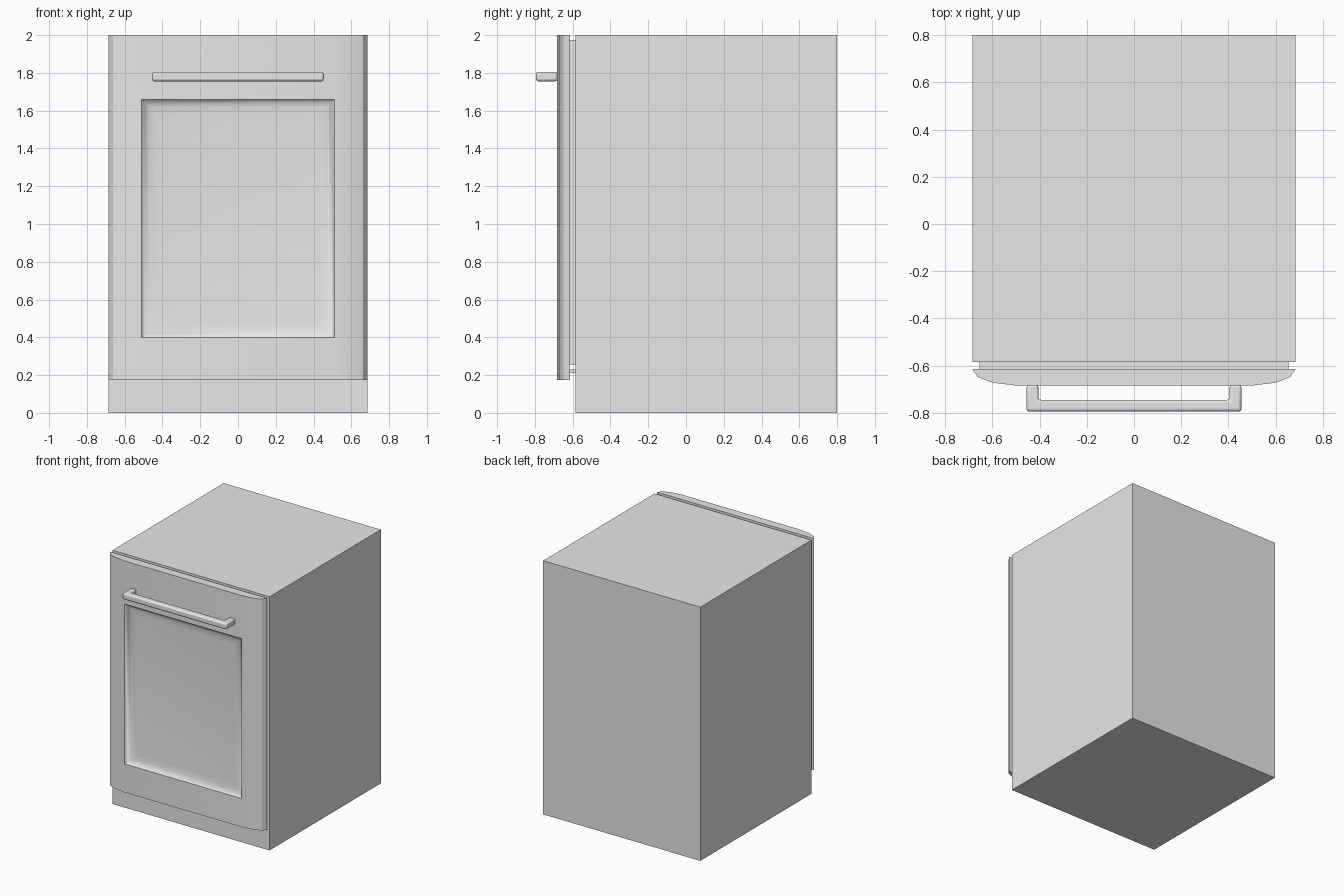
import bpy, bmesh, math

cube = bpy.data.objects.get("Cube")
if cube:
    bpy.data.objects.remove(cube, do_unlink=True)

grey = bpy.data.materials.new("light_grey")
grey.use_nodes = True
colour = (0.8, 0.8, 0.8, 1)
grey.diffuse_color = colour
grey.node_tree.nodes["Principled BSDF"].inputs["Base Color"].default_value = colour


def finish(name, bm):
    """Turn a bmesh into a named, coloured object."""
    bmesh.ops.recalc_face_normals(bm, faces=bm.faces)
    mesh = bpy.data.meshes.new(name)
    bm.to_mesh(mesh)
    bm.free()
    mesh.materials.append(grey)
    ob = bpy.data.objects.new(name, mesh)
    bpy.context.collection.objects.link(ob)
    return ob


def smooth(ob, degrees):
    bpy.ops.object.select_all(action="DESELECT")
    ob.select_set(True)
    bpy.context.view_layer.objects.active = ob
    bpy.ops.object.shade_smooth_by_angle(angle=math.radians(degrees))


def box(name, lo, hi):
    bm = bmesh.new()
    bmesh.ops.create_cube(bm, size=1)
    for v in bm.verts:
        v.co = [(a + b) / 2 + c * (b - a) for a, b, c in zip(lo, hi, v.co)]
    return finish(name, bm)


# Cabinet body and the seal between it and the door
box("cabinet", (-0.685, -0.585, 0), (0.685, 0.8, 2))
box("door_seal", (-0.655, -0.618, 0.255), (0.655, -0.583, 1.975))
box("lower_seal", (-0.655, -0.618, 0.21), (0.655, -0.583, 0.23))

# Door: bowed plan profile, extruded upward, with a recessed panel
half = [(0.685, -0.615), (0.662, -0.648), (0.6, -0.672), (0.51, -0.683)]
profile = [(-x, y) for x, y in half] + half[::-1]
rows = [0.175, 0.4, 1.66, 2]
bm = bmesh.new()
grid = [[bm.verts.new((x, y, z)) for x, y in profile] for z in rows]
last = len(profile) - 1
for r in range(3):
    for c in range(last):
        face = bm.faces.new((grid[r][c], grid[r][c + 1],
                             grid[r + 1][c + 1], grid[r + 1][c]))
        if r == 1 and c == last // 2:
            panel = face
bm.faces.new(grid[0][::-1])
bm.faces.new(grid[-1])
bm.faces.new([row[-1] for row in grid] + [row[0] for row in grid[::-1]])
bmesh.ops.recalc_face_normals(bm, faces=bm.faces)
for width, depth in ((0.025, 0.02), (0.03, 0.008), (0.06, 0.005)):
    bmesh.ops.inset_region(bm, faces=[panel], thickness=width, depth=-depth)
smooth(finish("door", bm), 30)

# Handle: U-shaped bar swept as one piece with rounded edges
bm = bmesh.new()
outline = [(-0.455, -0.68), (-0.455, -0.795), (0.455, -0.795), (0.455, -0.68),
           (0.405, -0.68), (0.405, -0.745), (-0.405, -0.745), (-0.405, -0.68)]
base = bm.faces.new([bm.verts.new((x, y, 1.755)) for x, y in outline])
top = bmesh.ops.extrude_face_region(bm, geom=[base])["geom"]
bmesh.ops.translate(bm, vec=(0, 0, 0.05),
                    verts=[g for g in top if isinstance(g, bmesh.types.BMVert)])
handle = finish("door_handle", bm)
bevel = handle.modifiers.new("rounding", "BEVEL")
bevel.width = 0.013
bevel.segments = 3
smooth(handle, 40)
